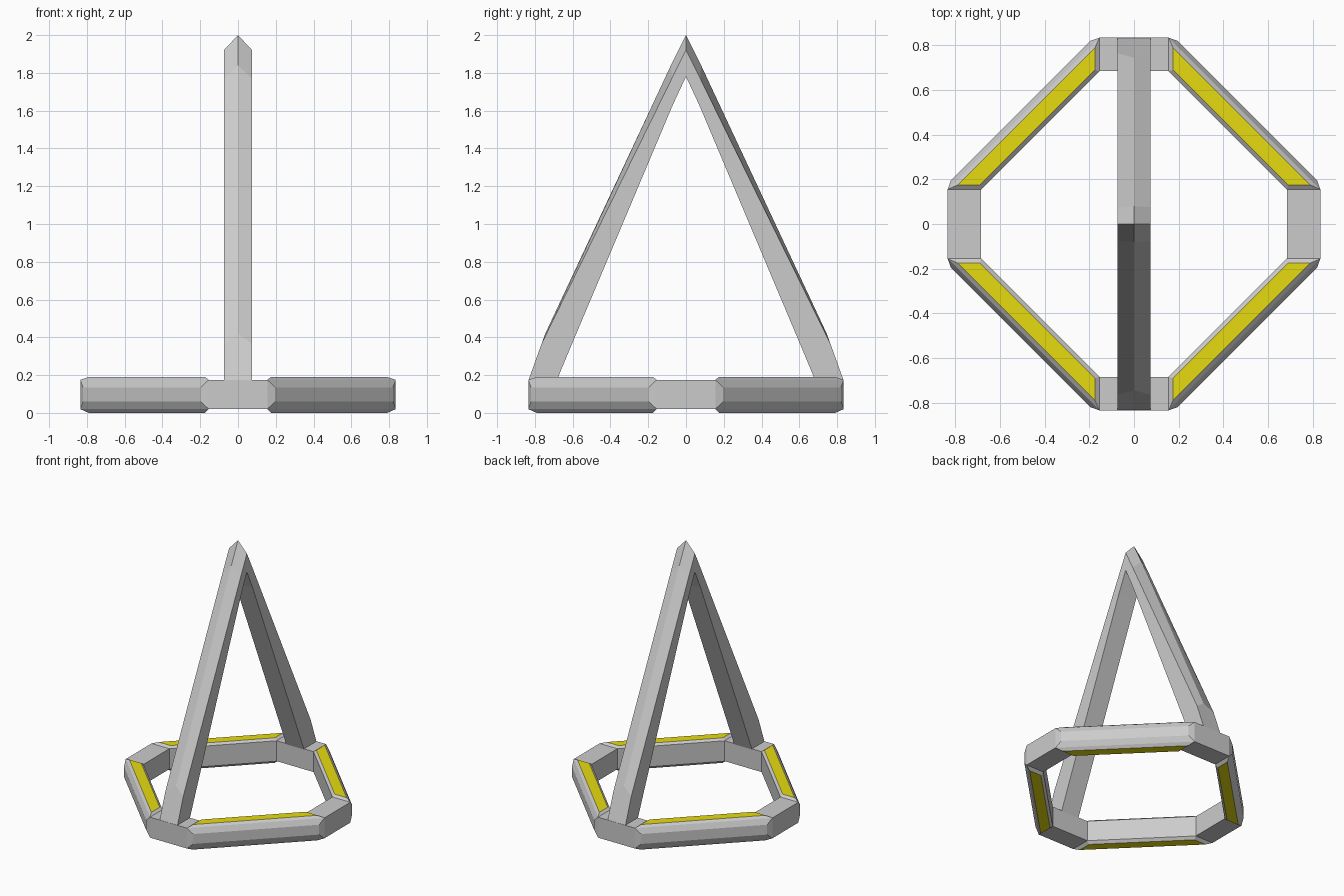
import bpy, bmesh, math
from mathutils import Matrix

cube = bpy.data.objects.get("Cube")
if cube:
    bpy.data.objects.remove(cube, do_unlink=True)


def material(name, rgb):
    m = bpy.data.materials.new(name)
    m.use_nodes = True
    colour = (*rgb, 1)
    m.diffuse_color = colour
    m.node_tree.nodes["Principled BSDF"].inputs["Base Color"].default_value = colour
    return m


grey = material("light_grey", (0.6, 0.6, 0.6))
yellow = material("yellow", (0.8, 0.71, 0.005))


def finish(name, bm, mats):
    bmesh.ops.recalc_face_normals(bm, faces=bm.faces)
    mesh = bpy.data.meshes.new(name)
    bm.to_mesh(mesh)
    bm.free()
    for m in mats:
        mesh.materials.append(m)
    obj = bpy.data.objects.new(name, mesh)
    bpy.context.collection.objects.link(obj)
    return obj


OUTER, INNER, HALF = 0.835, 0.685, 0.155     # base ring
LOW, HIGH, TOP = 0.02, 0.175, 0.19


# Short blocks on the four sides of the ring
def block(name, turn):
    bm = bmesh.new()
    size = Matrix.Diagonal((2 * HALF, OUTER - INNER, HIGH - LOW, 1))
    place = Matrix.Translation((0, -(OUTER + INNER) / 2, (HIGH + LOW) / 2))
    bmesh.ops.create_cube(bm, size=1, matrix=Matrix.Rotation(turn, 4, "Z") @ place @ size)
    finish(name, bm, [grey])


# Chamfered diagonal beams, yellow on their flat tops and bottoms
def beam(name, turn):
    half_shape = []
    for z in (LOW, HIGH):
        half_shape += [(HALF, OUTER, z), (HALF, INNER, z)]
    for z in (0.06, 0.135):
        half_shape.append((0.197, 0.82, z))
    for z in (0, TOP):
        half_shape += [(0.175, 0.79, z), (0.175, 0.69, z)]
    bm = bmesh.new()
    for x, y, z in half_shape:
        bm.verts.new((x, y, z))
        bm.verts.new((y, x, z))
    bmesh.ops.convex_hull(bm, input=bm.verts)
    bmesh.ops.dissolve_limit(bm, angle_limit=math.radians(1), verts=bm.verts, edges=bm.edges)
    bmesh.ops.recalc_face_normals(bm, faces=bm.faces)
    for f in bm.faces:
        f.material_index = int(abs(f.normal.z) > 0.99)
    bmesh.ops.rotate(bm, verts=bm.verts, matrix=Matrix.Rotation(turn, 3, "Z"))
    finish(name, bm, [grey, yellow])


sides = ("front", "left", "back", "right")
corners = ("back_left", "back_right", "front_right", "front_left")
for i in range(4):
    block(sides[i] + "_block", i * math.pi / 2)
    beam(corners[i] + "_beam", i * math.pi / 2)

# Pointed arch: each section gives (y, z) of the side edge, ridge and inside
sections = [
    ((0.835, 0.17), (0.835, 0.17), (0.685, 0.17)),
    ((0.765, 0.365), (0.745, 0.42), (0.61, 0.35)),
    ((0.075, 1.77), (0.08, 1.84), (0.07, 1.63)),
    ((0, 1.92), (0, 2), (0, 1.78)),
]
mirrored = [[(-y, z) for y, z in s] for s in sections[-2::-1]]
W = 0.075
bm = bmesh.new()
rings = []
for edge, ridge, inside in sections + mirrored:
    points = [(-W, *edge), (0, *ridge), (W, *edge), (W, *inside), (-W, *inside)]
    rings.append([bm.verts.new(p) for p in points])
for a, b in zip(rings, rings[1:]):
    for i in range(5):
        j = (i + 1) % 5
        bm.faces.new((a[i], a[j], b[j], b[i]))
bm.faces.new(rings[0])
bm.faces.new(rings[-1])
finish("pointed_arch", bm, [grey])
